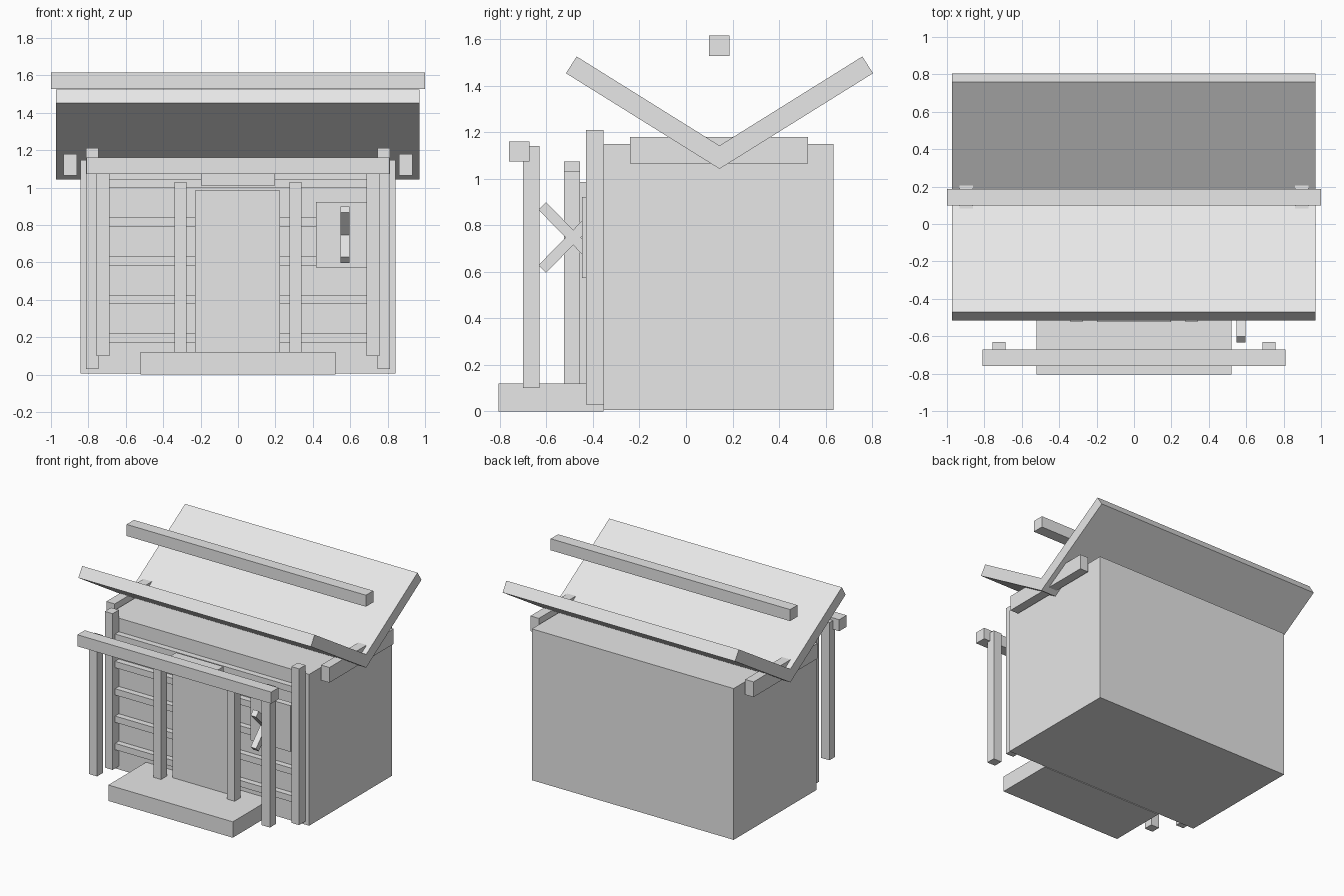
import bpy
import math
from mathutils import Matrix

if "Cube" in bpy.data.objects:
    bpy.data.objects.remove(bpy.data.objects["Cube"])

grey = bpy.data.materials.new("plain grey")
grey.diffuse_color = (0.8, 0.8, 0.8, 1)
grey.use_nodes = True
grey.node_tree.nodes["Principled BSDF"].inputs["Base Color"].default_value = grey.diffuse_color


def add_mesh(name, verts, faces):
    me = bpy.data.meshes.new(name)
    me.from_pydata(verts, [], faces)
    me.materials.append(grey)
    ob = bpy.data.objects.new(name, me)
    bpy.context.collection.objects.link(ob)
    return ob


def prism(name, profile, x0, x1):
    """Extrude a (y, z) outline, counter-clockwise seen from +x, along x."""
    n = len(profile)
    verts = [(x, y, z) for x in (x0, x1) for y, z in profile]
    faces = [tuple(reversed(range(n))), tuple(range(n, 2 * n))]
    faces += [(i, (i + 1) % n, n + (i + 1) % n, n + i) for i in range(n)]
    return add_mesh(name, verts, faces)


def box(name, x0, x1, y0, y1, z0, z1):
    return prism(name, [(y0, z0), (y1, z0), (y1, z1), (y0, z1)], x0, x1)


def pair(name, x0, x1, *yz):
    box("right_" + name, x0, x1, *yz)
    box("left_" + name, -x1, -x0, *yz)


# Hut body and entrance step
box("body", -0.843, 0.843, -0.355, 0.635, 0.005, 1.148)
box("step", -0.52, 0.52, -0.805, -0.355, 0, 0.12)

# Upright posts
pair("corner_post", 0.747, 0.812, -0.43, -0.355, 0.03, 1.21)
pair("porch_post", 0.687, 0.757, -0.70, -0.63, 0.10, 1.14)
pair("door_post", 0.275, 0.34, -0.525, -0.455, 0.12, 1.03)

# Porch beam, door and lintel
box("porch_beam", -0.81, 0.81, -0.76, -0.672, 1.073, 1.16)
box("door", -0.23, 0.225, -0.455, -0.355, 0.12, 0.985)
box("lintel", -0.198, 0.198, -0.525, -0.455, 1.01, 1.073)

# Horizontal wall slats
for i in range(5):
    z = 0.195 + 0.2065 * i
    box("wall_slat", -0.75, 0.75, -0.40, -0.355, z - 0.024, z + 0.024)

# Wall plaque with two crossed sticks
box("plaque", 0.417, 0.75, -0.447, -0.40, 0.573, 0.922)
for sign in (1, -1):
    stick = box("crossed_stick", -0.023, 0.023, -0.19, 0.19, -0.023, 0.023)
    stick.matrix_world = (Matrix.Translation((0.572, -0.485, 0.747))
                          @ Matrix.Rotation(sign * math.radians(45.5), 4, 'X'))

# Side rails carrying the roof
pair("roof_rail", 0.862, 0.932, -0.24, 0.525, 1.065, 1.18)

# Butterfly roof: two slabs meeting in a valley
MID = 0.144
for name, s in (("front_roof", -1), ("back_roof", 1)):
    outline = [(0, 1.042), (0.66, 1.453), (0.614, 1.525), (0, 1.142)]
    outline = [(MID + s * y, z) for y, z in outline]
    prism(name, outline if s > 0 else outline[::-1], -0.973, 0.97)

# Ridge beam hovering above the valley
box("ridge_beam", -1, 1, 0.098, 0.186, 1.528, 1.615)
